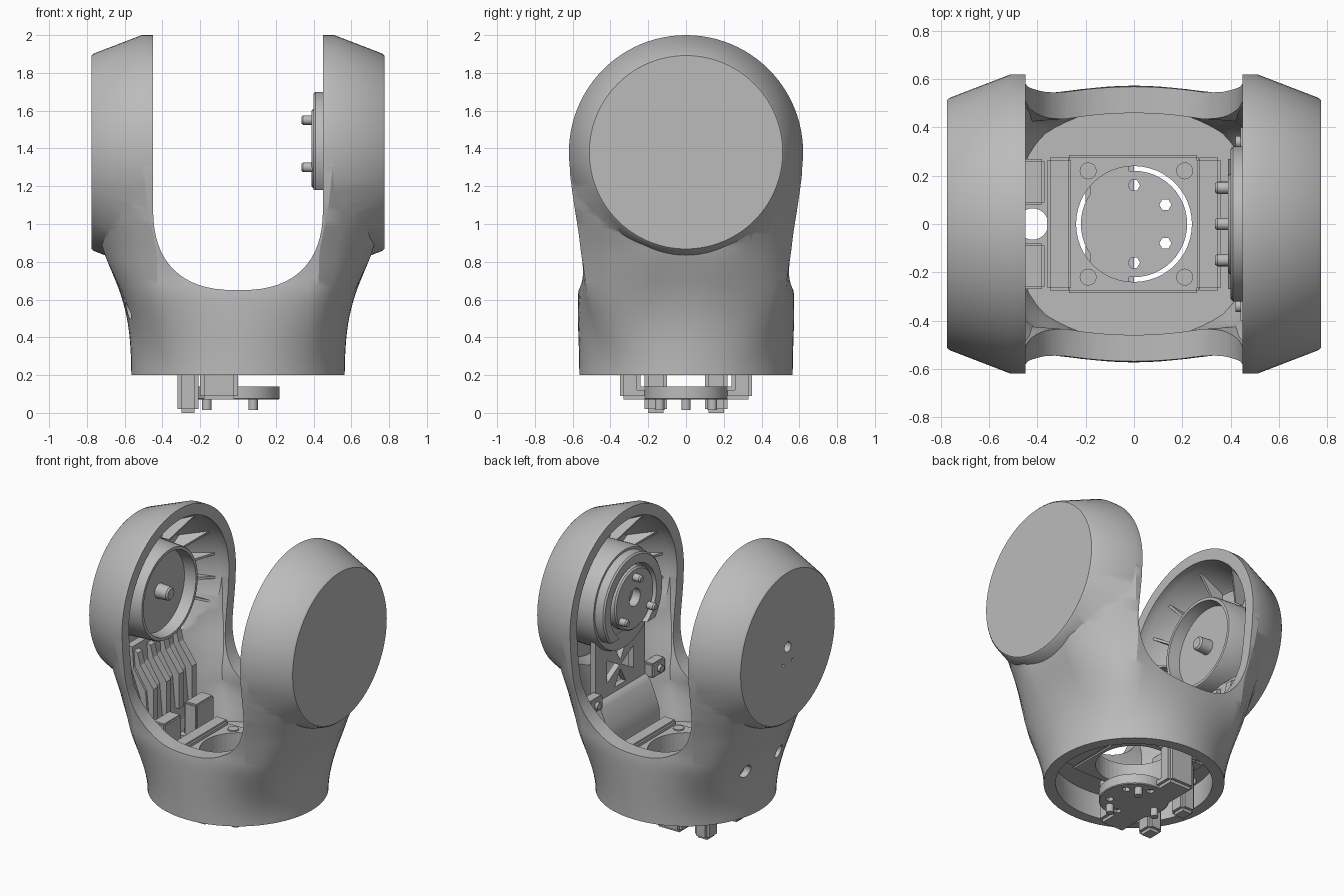
import bpy, bmesh
from math import sin, cos, pi, radians
from mathutils import Vector, Matrix

if "Cube" in bpy.data.objects:
    bpy.data.objects.remove(bpy.data.objects["Cube"], do_unlink=True)

grey = bpy.data.materials.new("plain grey")
grey.use_nodes = True
grey.diffuse_color = (0.5, 0.5, 0.5, 1)
grey.node_tree.nodes["Principled BSDF"].inputs["Base Color"].default_value = (0.5, 0.5, 0.5, 1)

AXIS_Z = 1.38   # pivot height of the arms


def finish(name, bm):
    bmesh.ops.recalc_face_normals(bm, faces=bm.faces)
    me = bpy.data.meshes.new(name)
    bm.to_mesh(me)
    bm.free()
    ob = bpy.data.objects.new(name, me)
    bpy.context.collection.objects.link(ob)
    me.materials.append(grey)
    return ob


def activate(ob):
    bpy.ops.object.select_all(action='DESELECT')
    ob.select_set(True)
    bpy.context.view_layer.objects.active = ob


def smooth(ob, angle=30):
    activate(ob)
    bpy.ops.object.shade_smooth_by_angle(angle=radians(angle))
    return ob


def boolean(ob, tool, op='DIFFERENCE'):
    mod = ob.modifiers.new("cut", 'BOOLEAN')
    mod.operation, mod.object, mod.solver = op, tool, 'EXACT'
    activate(ob)
    bpy.ops.object.modifier_apply(modifier=mod.name)
    bpy.data.objects.remove(tool, do_unlink=True)
    return ob


def box(name, x, y, z, bevel=0.0):
    bm = bmesh.new()
    bmesh.ops.create_cube(bm, size=1)
    for v in bm.verts:
        v.co = Vector(r[0] + (c + 0.5) * (r[1] - r[0]) for c, r in zip(v.co, (x, y, z)))
    if bevel:
        bmesh.ops.bevel(bm, geom=bm.edges[:], offset=bevel, segments=2, affect='EDGES')
    return finish(name, bm)


def loft(name, rings):
    bm = bmesh.new()
    rows = [[bm.verts.new(p) for p in ring] for ring in rings]
    n = len(rows[0])
    for a, b in zip(rows, rows[1:]):
        for i in range(n):
            bm.faces.new((a[i], a[(i + 1) % n], b[(i + 1) % n], b[i]))
    bm.faces.new(rows[0])
    bm.faces.new(rows[-1])
    return finish(name, bm)


def lathe(name, profile, y=0, z=0, axis='X', sides=48, x=0, turn=0.0):
    """Turn (distance along axis, radius) pairs around the axis."""
    rings = []
    for d, r in profile:
        ang = [2 * pi * i / sides + turn for i in range(sides)]
        if axis == 'X':
            rings.append([(d, y + r * cos(a), z + r * sin(a)) for a in ang])
        else:
            rings.append([(x + r * cos(a), y + r * sin(a), d) for a in ang])
    return loft(name, rings)


def prism(name, points, y0, y1):
    """Extrude an (x, z) outline along y."""
    return loft(name, [[(px, y, pz) for px, pz in points] for y in (y0, y1)])


def clamp(t):
    return min(1, max(0, t))


def table(pairs, z):
    for (z0, v0), (z1, v1) in zip(pairs, pairs[1:]):
        if z <= z1:
            return v0 + (v1 - v0) * clamp((z - z0) / (z1 - z0))
    return pairs[-1][1]


WIDTH = [(.2, .565), (.4, .578), (.5, .595), (.6, .622), (.72, .665), (.85, .71), (1, .748), (1.15, .762), (1.38, .765)]
DEPTH = [(.2, .555), (.65, .562), (.72, .55), (.8, .55), (.95, .568), (1.1, .592), (1.25, .613), (1.38, .619)]
FLAT = [(.2, .2), (.85, .2), (1.1, .37), (1.38, .49)]
CORNER = [(.2, .42), (.85, .43), (1.1, .48), (1.38, .51)]


def body_ring(z, inset):
    """Round at the base, chamfered rectangle higher up."""
    a, h, w = (table(t, z) - inset for t in (WIDTH, DEPTH, FLAT))
    if inset:
        h -= .045 * clamp((1 - z) / .3)
    r = .565 + .03 * clamp((z - .2) / .4) ** 2 - inset
    s = clamp((z - .2) / .66)
    s = s * s * (3 - 2 * s)
    corner = min(table(CORNER, z), a - .1)
    soft = .035 * clamp((1.2 - z) / .35)
    quarter = []
    for i in range(17):
        ang = pi / 2 * i / 16
        if i <= 8:
            p = (corner * i / 8, h)
        elif i <= 12:
            k = (i - 8) / 4
            bulge = soft * sin(pi * k)
            p = (corner + (a - corner) * k + bulge, h + (w - h) * k + bulge)
        else:
            p = (a, w * (16 - i) / 4)
        quarter.append((r * sin(ang) * (1 - s) + p[0] * s, r * cos(ang) * (1 - s) + p[1] * s))
    right = quarter + [(x, -y) for x, y in quarter[-2::-1]]
    return [(x, y, z) for x, y in right + [(-x, y) for x, y in right[-2:0:-1]]]


def yoke_solid(name, inset, bottom):
    rings = [body_ring(.2 + 1.18 * i / 30, inset) for i in range(31)]
    if bottom < .2:
        rings.insert(0, [(x, y, bottom) for x, y, _ in rings[0]])
    ob = loft(name, rings)
    half = [(.51, .62), (.765, .522), (.775, .512)]
    prof = [(-x, r) for x, r in half[::-1]] + half
    e = inset * .75
    prof = [(x - e * (1 if x > 0 else -1) * (abs(x) > .6), r - inset) for x, r in prof]
    return boolean(ob, lathe("ends", prof, z=AXIS_Z, sides=96), 'UNION')


# hollow yoke shell with the U shaped gap
shell = yoke_solid("yoke_shell", 0, .2)
boolean(shell, yoke_solid("cavity", .075, .1))
gap = [(-.45, 2.2)]
for i in range(33):
    t = pi * i / 32
    c, s = cos(t), sin(t)
    gap.append((-.45 * (1 if c > 0 else -1) * abs(c) ** .8, 1.1 - .45 * abs(s) ** .8))
gap.append((.45, 2.2))
boolean(shell, prism("gap", gap, -1, 1))

# cable and screw holes on the right side
for y, z, r in ((0, AXIS_Z, .035), (-.05, 1.27, .01), (.05, 1.27, .01), (-.18, .54, .045), (.18, .54, .045)):
    boolean(shell, lathe("hole", [(-.9, r), (-.5, r)], y=y, z=z, sides=20))
smooth(shell, 32)

# stiffening ribs inside both arms
for side, sx in (("left", 1), ("right", -1)):
    for i, deg in enumerate((-25, -8, 10, 30, 55, 90, 125, 150, 170, 188, 205)):
        rib = box(f"{side}_rib_{i}", (.34, .565), (-.008, .008), (.52, .715))
        rot = Matrix.Rotation(radians(deg), 4, 'X')
        for v in rib.data.vertices:
            rx, t, x = v.co
            if x > .6:
                rx -= .09 * (rx > .5)
            elif rx < .5:
                x = .66
            v.co = rot @ Vector((x * sx, rx, t)) + Vector((0, 0, AXIS_Z))
        if sx < 0:
            rib.data.flip_normals()

# right arm: bearing cup with centre pin
smooth(lathe("bearing_cup", [(-.72, .32), (-.53, .31), (-.52, .305), (-.52, .285), (-.6, .275), (-.6, .05),
                             (-.52, .045), (-.51, .035)], z=1.4))

# right arm: bent cable guides and their base
guide = [(-.66, 1.08), (-.6, 1.06), (-.58, .98), (-.48, .84), (-.48, .6), (-.53, .6), (-.62, .9)]
for i, y in enumerate((-.21, -.07, .07, .21)):
    prism(f"cable_guide_{i}", guide, y - .025, y + .025)
prism("guide_backing", [(-.68, 1.1), (-.63, 1.1), (-.62, .96), (-.53, .82), (-.5, .5), (-.53, .5)], -.25, .25)
for s in (-1, 1):
    box("guide_base", (-.47, -.37), sorted((s * .08, s * .27)), (.38, .64), .01)

# left arm: motor mount plate with truss windows
plate = box("motor_plate", (.5, .54), (-.27, .27), (.56, 1.42))
for y, turn in ((-.1, 0), (.1, pi)):
    boolean(plate, lathe("window", [(.4, .09), (.6, .09)], y=y, z=.92, sides=3, turn=turn))
for z, turn in ((.82, pi / 2), (1.02, -pi / 2)):
    boolean(plate, lathe("window", [(.4, .07), (.6, .07)], z=z, sides=3, turn=turn))
smooth(prism("plate_fold", [(.52, .76), (.49, .75), (.46, .72), (.41, .6), (.39, .54), (.39, .4), (.45, .4)], -.27, .27))
for y in (-.34, .34):
    box("plate_ear", (.44, .52), (y - .07, y + .07), (.73, .83), .01)
    smooth(lathe("ear_screw", [(.42, .025), (.5, .025)], y=y, z=.78, sides=16))

# left arm: motor body, arched collar and drive horn
smooth(lathe("motor_body", [(.72, .34), (.5, .345), (.47, .335)], z=AXIS_Z))
collar = lathe("arched_collar", [(.48, .32), (.41, .32), (.4, .31), (.4, .25), (.45, .24)], z=AXIS_Z)
boolean(collar, box("lower_cut", (.3, .6), (-.5, .5), (.9, 1.18)))
smooth(collar)
horn = lathe("drive_horn", [(.48, .21), (.4, .21), (.39, .2)], z=1.4)
boolean(horn, lathe("horn_bore", [(.35, .06), (.46, .06)], z=1.41, sides=24))
smooth(horn)
for i, (y, z) in enumerate(((0, 1.55), (.15, 1.3), (-.15, 1.3))):
    smooth(lathe(f"horn_pin_{i}", [(.45, .025), (.345, .025), (.335, .018)], y=y, z=z, sides=16))

# base floor and motor block with a round passage
floor = loft("base_floor", [[(x, y, z) for x, y, _ in body_ring(.45, .06)] for z in (.37, .42)])
boolean(floor, lathe("cable_passage", [(.2, .065), (.6, .065)], x=-.42, axis='Z', sides=24))
block = box("base_block", (-.28, .27), (-.285, .285), (.33, .47), .01)
for part in (floor, block):
    boolean(part, lathe("passage", [(.2, .24), (.6, .24)], axis='Z'))
for sx in (-.31, .31):
    box("base_rail", (sx - .05, sx + .05), (-.275, .275), (.34, .5), .012)
for x in (-.19, .21):
    for y in (-.22, .22):
        smooth(lathe("block_screw", [(.45, .035), (.478, .035)], x=x, y=y, axis='Z', sides=20))

# output disc and bracket under the base
disc = lathe("output_disc", [(.07, .215), (.075, .22), (.14, .22)], axis='Z')
for deg in (90, 30, -30, -90):
    x, y = .15 * cos(radians(deg)), .16 * sin(radians(deg))
    boolean(disc, lathe("slot", [(0, .025), (.3, .025)], x=x, y=y, axis='Z', sides=6))
smooth(disc)
box("bracket_bar", (-.2, 0), (-.35, .35), (.07, .14), .02)
for s in (-1, 1):
    box("bracket_post", (-.2, 0), sorted((s * .24, s * .35)), (.07, .38), .02)
    box("bracket_leg", (-.32, -.21), sorted((s * .1, s * .22)), (0, .38), .02)
    smooth(lathe("disc_pin", [(.015, .025), (.08, .025)], x=.08, y=s * .14, axis='Z', sides=16))
smooth(lathe("centre_pin", [(.015, .025), (.08, .025)], x=-.165, axis='Z', sides=16))
